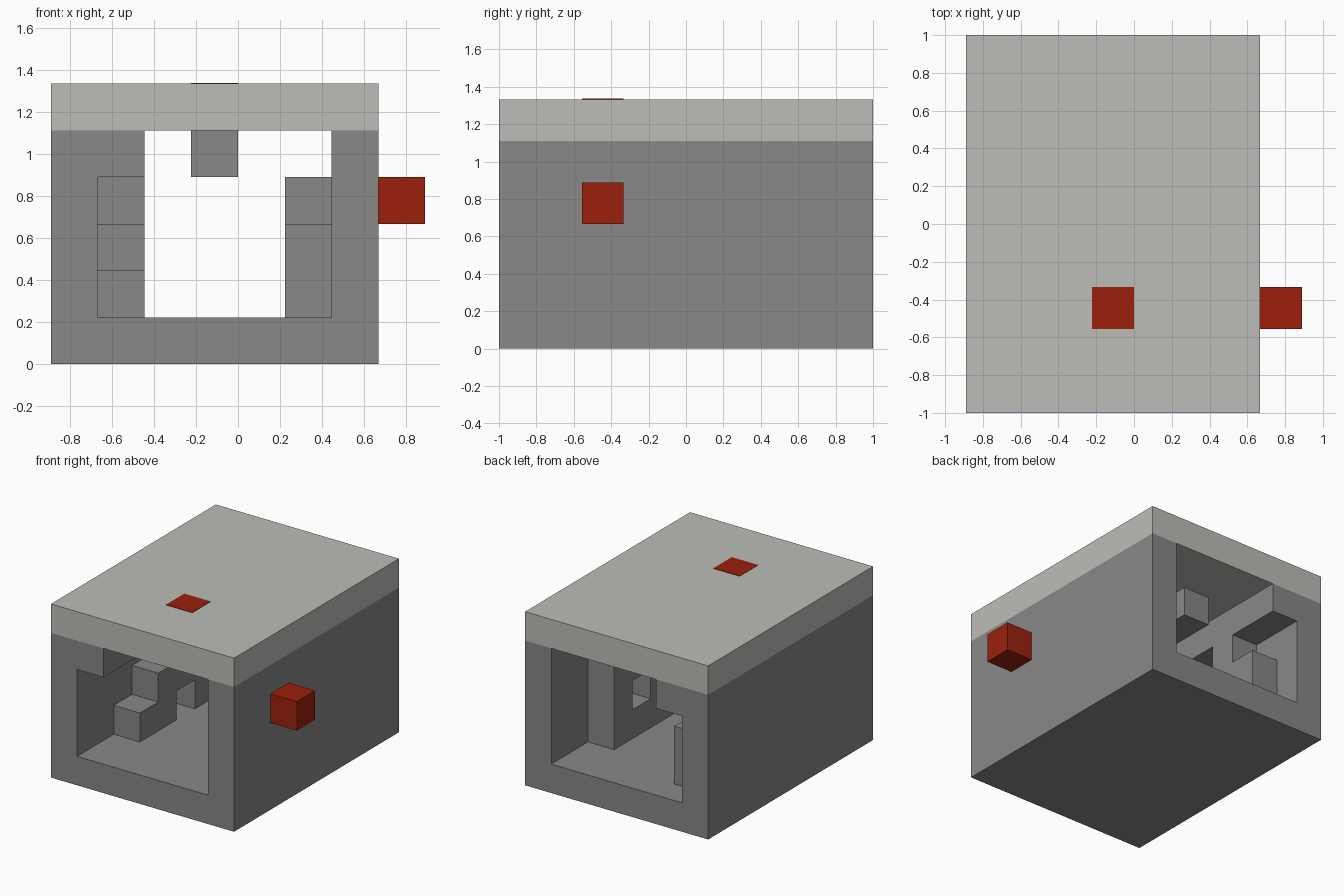
import bpy
import bmesh
from mathutils import Vector

U = 2 / 9                        # grid step of the whole design
ORIGIN = Vector((-4, -4.5, 0))   # corner of the shell, in steps

cube = bpy.data.objects.get("Cube")
if cube:
    bpy.data.objects.remove(cube, do_unlink=True)


def material(name, color):
    mat = bpy.data.materials.new(name)
    mat.use_nodes = True
    mat.diffuse_color = (*color, 1)
    mat.node_tree.nodes["Principled BSDF"].inputs["Base Color"].default_value = (*color, 1)
    return mat


GREY = material("concrete grey", (0.246, 0.246, 0.246))
PALE = material("pale roof grey", (0.503, 0.515, 0.479))
RED = material("signal red", (0.333, 0.0144, 0.0037))


def prism(name, profile, axis, start, end, mat):
    """Extrude a profile along x (profile is y, z) or y (profile is x, z)."""
    bm = bmesh.new()
    points = [(start, p, q) if axis == "x" else (p, start, q) for p, q in profile]
    face = bm.faces.new([bm.verts.new((Vector(p) + ORIGIN) * U) for p in points])
    shift = Vector((1, 0, 0)) if axis == "x" else Vector((0, 1, 0))
    grown = bmesh.ops.extrude_face_region(bm, geom=[face])["geom"]
    moved = [v for v in grown if isinstance(v, bmesh.types.BMVert)]
    bmesh.ops.translate(bm, verts=moved, vec=shift * (end - start) * U)
    bmesh.ops.recalc_face_normals(bm, faces=bm.faces)
    mesh = bpy.data.meshes.new(name)
    bm.to_mesh(mesh)
    bm.free()
    mesh.materials.append(mat)
    obj = bpy.data.objects.new(name, mesh)
    bpy.context.collection.objects.link(obj)
    return obj


def box(name, xs, ys, zs, mat):
    (x0, x1), (z0, z1) = xs, zs
    return prism(name, [(x0, z0), (x1, z0), (x1, z1), (x0, z1)], "y", *ys, mat)


# Open-ended shell: floor, both walls and the ledge under the roof
prism("shell", [(0, 0), (7, 0), (7, 5), (6, 5), (6, 1), (1, 1),
                (1, 4), (2, 4), (2, 5), (0, 5)], "y", 0, 9, GREY)
box("roof", (0, 7), (0, 9), (5, 6), PALE)

# Stepped block along one wall, with a floor gap and a notch under the ledge
prism("stepped_block", [(2, 1), (2, 2), (3, 2), (3, 3), (4, 3), (4, 4),
                        (5, 4), (5, 3), (6, 3), (6, 4), (7, 4), (7, 3),
                        (8, 3), (8, 1), (5, 1), (5, 2), (4, 2), (4, 1)],
      "x", 1, 2, GREY)

# Block along the other wall, with a square niche
bench = prism("niche_block", [(2, 1), (2, 3), (3, 3), (3, 4), (7, 4), (7, 1)],
              "x", 5, 6, GREY)
cutter = box("niche_cutter", (4.5, 6.5), (5, 6), (2, 3), GREY)
cutter.hide_render = True
cut = bench.modifiers.new("niche", "BOOLEAN")
cut.operation = "DIFFERENCE"
cut.solver = "EXACT"
cut.object = cutter
bpy.context.view_layer.objects.active = bench
bpy.ops.object.modifier_apply(modifier=cut.name)
bpy.data.objects.remove(cutter, do_unlink=True)

# Beam hanging below the roof
box("ceiling_beam", (3, 4), (2, 7), (4, 5), GREY)

# Red side knob and thin roof plate
box("side_knob", (7, 8), (2, 3), (3, 4), RED)
box("roof_plate", (3, 4), (2, 3), (6, 6.015), RED)
